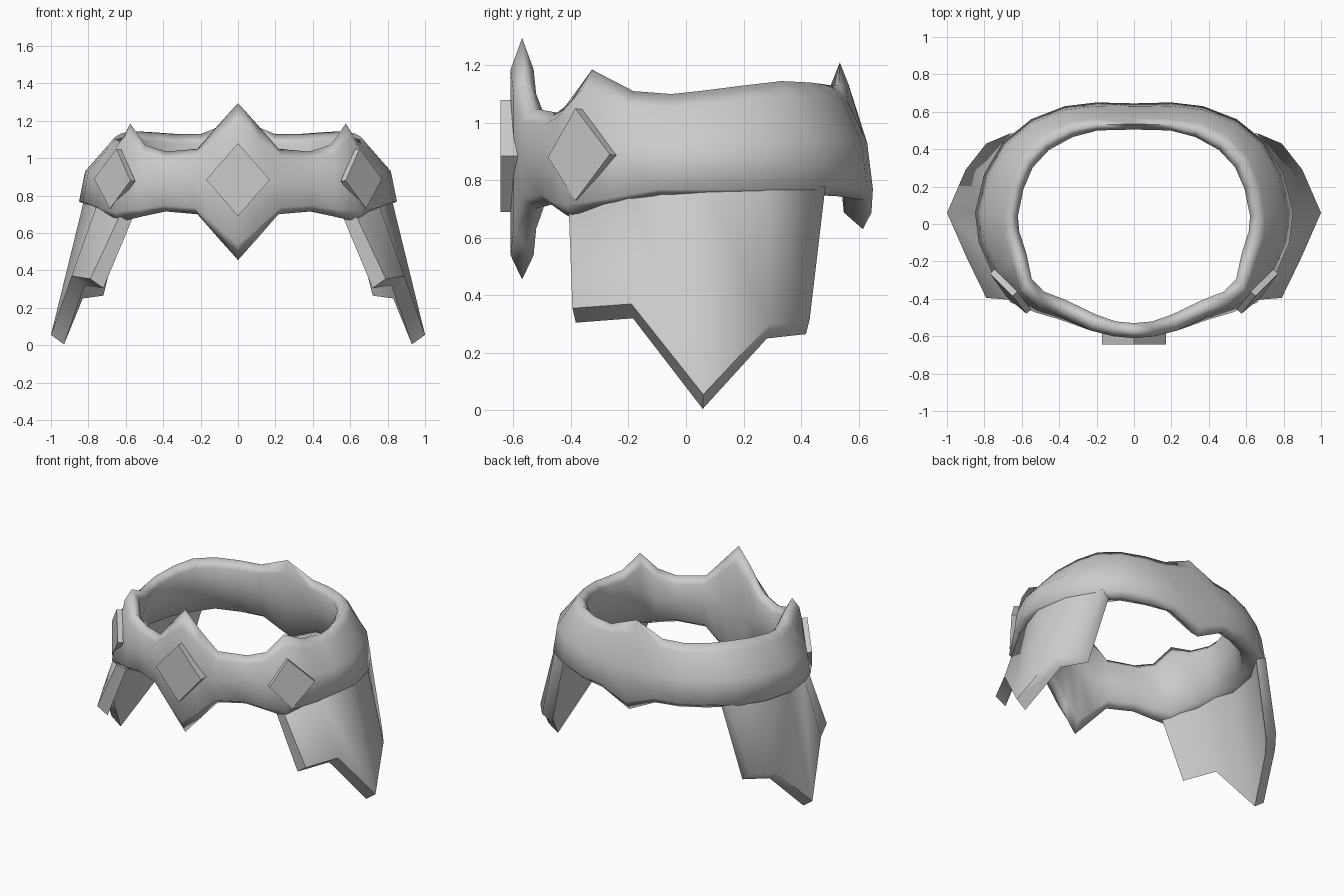
import bpy, bmesh
from mathutils import Vector

if "Cube" in bpy.data.objects:
    bpy.data.objects.remove(bpy.data.objects["Cube"])


def make(name, verts, faces, angle=None):
    me = bpy.data.meshes.new(name)
    me.from_pydata([tuple(v) for v in verts], [], faces)
    bm = bmesh.new()
    bm.from_mesh(me)
    bmesh.ops.recalc_face_normals(bm, faces=bm.faces)
    bm.to_mesh(me)
    bm.free()
    ob = bpy.data.objects.new(name, me)
    bpy.context.collection.objects.link(ob)
    if angle:
        bpy.ops.object.select_all(action='DESELECT')
        ob.select_set(True)
        bpy.context.view_layer.objects.active = ob
        bpy.ops.object.shade_smooth_by_angle(angle=angle)
    return ob


# belt stations, front centre to back centre:
# outer x, outer y, inward lean of the top, thickness, top z, bottom z
half = [
    (0, -.61, 0, .08, 1.295, .455), (.11, -.60, 0, .08, 1.18, .57),
    (.23, -.57, 0, .09, 1.05, .70), (.40, -.51, .02, .09, 1.035, .715),
    (.52, -.475, .03, .09, 1.07, .69), (.66, -.42, .08, .09, 1.185, .66),
    (.76, -.26, .12, .09, 1.11, .72), (.83, -.10, .14, .085, 1.10, .75),
    (.85, .06, .15, .08, 1.11, .75), (.80, .27, .14, .085, 1.13, .75),
    (.70, .44, .12, .09, 1.145, .75), (.55, .56, .10, .09, 1.14, .745),
    (.37, .63, .09, .08, 1.13, .735), (.20, .65, .09, .06, 1.13, .73),
    (0, .645, .08, .06, 1.21, .63)]
ring = half + [(-s[0],) + s[1:] for s in half[-2:0:-1]]

# cross-section: height fraction, depth fraction through the thickness
section = [(1, .5), (.87, 0), (.5, 0), (.1, 0), (0, .5), (.1, 1), (.5, 1), (.87, 1)]

n, k = len(ring), len(section)
verts, faces = [], []
for i, (x, y, lean, t, zt, zb) in enumerate(ring):
    a, b = ring[i - 1], ring[(i + 1) % n]
    out = Vector((b[1] - a[1], a[0] - b[0], 0)).normalized()
    for h, d in section:
        bulge = .3 * lean if h == .5 and d == 0 and y > -.4 else 0
        frac = min(max((h - .1) / .77, 0), 1)
        if d == 1:                       # inner wall stands steeper than the outer
            frac = 1 - .55 * (1 - frac)
        if h == .1 and -.3 < y < .5:
            h = .05
        p = Vector((x, y, 0)) - out * (lean * frac + d * t - bulge)
        verts.append((p.x, p.y, zb + h * (zt - zb)))
for i in range(n):
    for j in range(k):
        faces.append((i * k + j, ((i + 1) % n) * k + j,
                      ((i + 1) % n) * k + (j + 1) % k, i * k + (j + 1) % k))
make("belt", verts, faces, 2.2)


def gem(name, corners, depth):
    c = [Vector(p) for p in corners]
    nrm = (c[2] - c[0]).cross(c[3] - c[1]).normalized()
    if nrm.dot(Vector((c[0].x, c[0].y, 0))) > 0:
        nrm = -nrm
    v = c + [p + nrm * depth for p in c]
    make(name, v, [(0, 1, 2, 3), (7, 6, 5, 4)] +
         [(i, (i + 1) % 4, (i + 1) % 4 + 4, i + 4) for i in range(4)])


# diamond plates on the front and front corners
gem("front_gem", [(0, -.645, 1.08), (.17, -.645, .885), (0, -.645, .69), (-.17, -.645, .885)], .07)

# hip flap columns, front to back: outer top, outer bottom
columns = [((.60, -.41, .76), (.79, -.395, .355)),
           ((.74, -.20, .79), (.89, -.19, .37)),
           ((.82, .06, .79), (1.0, .06, .055)),
           ((.78, .28, .79), (.90, .29, .30)),
           ((.66, .485, .78), (.79, .43, .315))]

for side, sx in (("right", 1), ("left", -1)):
    gem("corner_gem_" + side,
        [(sx * x, y, z) for x, y, z in
         [(.65, -.385, 1.05), (.575, -.48, .88), (.685, -.385, .73), (.77, -.265, .89)]], .035)
    v, f = [], []
    for top, bot in columns:
        for (x, y, z), dz in ((top, 0), (bot, 0), (bot, -.05), (top, 0)):
            inner = len(v) % 4 > 1
            v.append((sx * (x - .07 * inner), y * (.97 if inner else 1), z + dz))
    for i in range(len(columns) - 1):
        for j in range(4):
            f.append((i * 4 + j, i * 4 + 4 + j, i * 4 + 4 + (j + 1) % 4, i * 4 + (j + 1) % 4))
    m = len(v)
    f += [(0, 1, 2, 3), (m - 1, m - 2, m - 3, m - 4)]
    make("hip_flap_" + side, v, f, 1.2)
